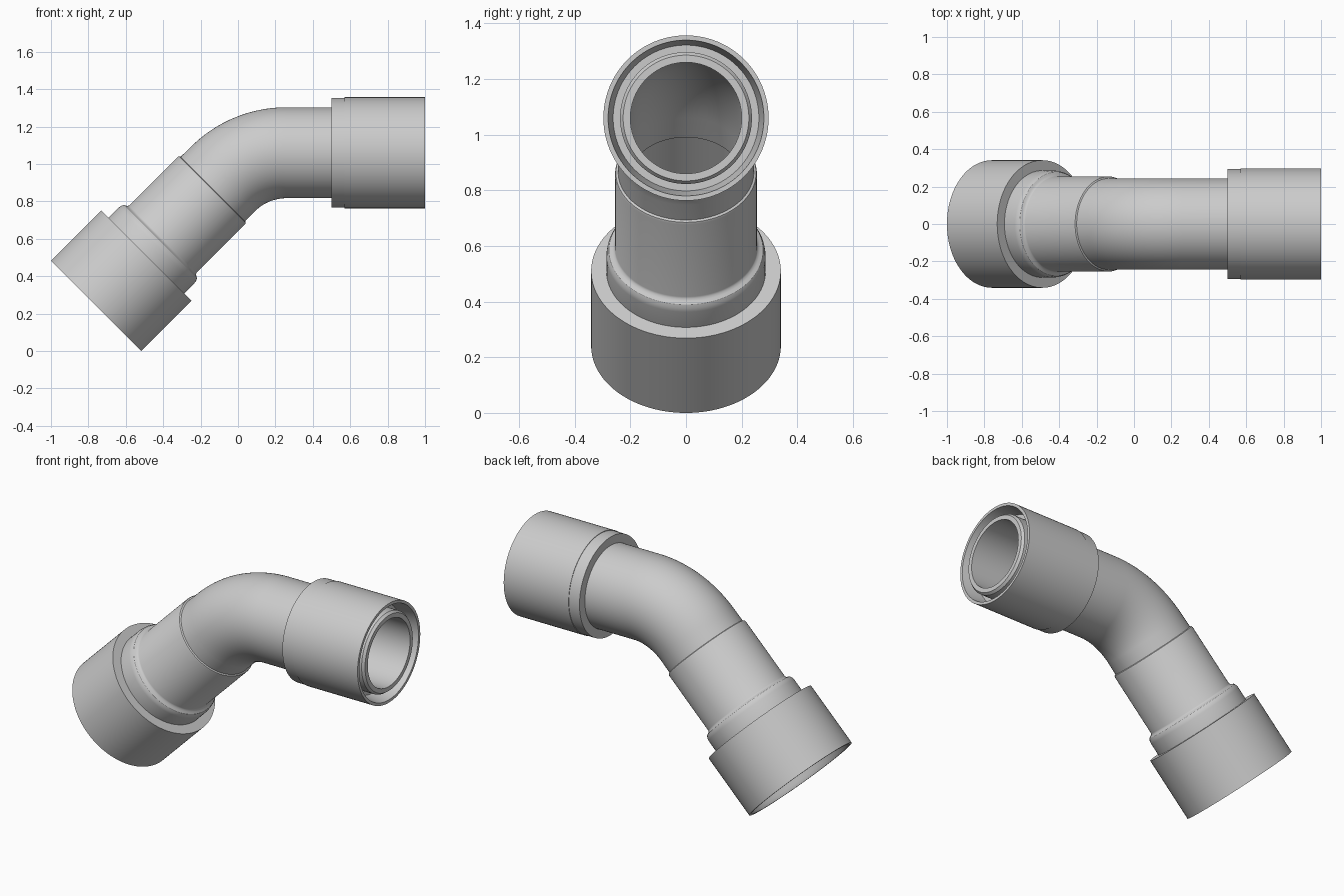
import bpy, bmesh, math
from mathutils import Vector

cube = bpy.data.objects.get("Cube")
if cube:
    bpy.data.objects.remove(cube, do_unlink=True)

SIDES = 96
BEND_R = 0.48                       # centreline radius of the bend
TURN = math.radians(45)
START = Vector((-0.759, 0, 0.241))  # centre of the lower mouth
AXIS_Z = 1.06                       # height of the level run
DIAG = Vector((math.cos(TURN), 0, math.sin(TURN)))
TANGENT = BEND_R * math.tan(TURN / 2)
CORNER = START + DIAG * ((AXIS_Z - START.z) / DIAG.z)
S1 = (CORNER - START).length - TANGENT   # bend begins
S2 = S1 + BEND_R * TURN                  # bend ends
X2 = CORNER.x + TANGENT

grey = bpy.data.materials.new("light grey plastic")
grey.use_nodes = True
colour = (0.6, 0.6, 0.6, 1)
grey.diffuse_color = colour
grey.node_tree.nodes["Principled BSDF"].inputs["Base Color"].default_value = colour


def path(s):
    """Centre point and slope angle at distance s along the centreline."""
    if s <= S1:
        return START + DIAG * s, TURN
    if s >= S2:
        return Vector((X2 + s - S2, 0, AXIS_Z)), 0.0
    a = TURN - (s - S1) / BEND_R
    return Vector((X2 - BEND_R * math.sin(a), 0,
                   AXIS_Z - BEND_R + BEND_R * math.cos(a))), a


def at_x(x):
    """Path distance of a point x on the level run."""
    return S2 + x - X2


def tube(name, loop):
    """Sweep a closed loop of (distance, radius) points around the path."""
    bm = bmesh.new()
    rings = []
    for s, r in loop:
        c, a = path(s)
        up = Vector((-math.sin(a), 0, math.cos(a)))
        ring = []
        for i in range(SIDES):
            t = math.tau * i / SIDES
            ring.append(bm.verts.new(c + up * (r * math.cos(t))
                                     + Vector((0, r * math.sin(t), 0))))
        rings.append(ring)
    for k, ring in enumerate(rings):
        nxt = rings[(k + 1) % len(rings)]
        for i in range(SIDES):
            j = (i + 1) % SIDES
            bm.faces.new((ring[i], ring[j], nxt[j], nxt[i]))
    bmesh.ops.recalc_face_normals(bm, faces=bm.faces)
    mesh = bpy.data.meshes.new(name)
    bm.to_mesh(mesh)
    bm.free()
    mesh.materials.append(grey)
    obj = bpy.data.objects.new(name, mesh)
    bpy.context.collection.objects.link(obj)
    bpy.ops.object.select_all(action='DESELECT')
    obj.select_set(True)
    bpy.context.view_layer.objects.active = obj
    bpy.ops.object.shade_smooth_by_angle(angle=math.radians(30))


bend = [S1 + (S2 - S1) * i / 24 for i in range(25)]

# Lower socket, stepped collar with fillet, sleeve, bend and level run
fillet = [(0.458 + 0.04 * math.sin(a), 0.286 - 0.031 * (1 - math.cos(a)) - 0.0)
          for a in (0, 0.4, 0.8)]
fillet += [(0.505 - 0.018 * (1 - f), 0.255 + 0.022 * (1 - f) ** 2) for f in (0.3, 0.6, 1)]
outer = [(0, 0.341), (0.38, 0.341), (0.38, 0.286)] + fillet
outer += [(0.872, 0.255), (0.88, 0.252), (0.884, 0.244)]
outer += [(s, 0.243) for s in bend]
outer += [(at_x(0.9), 0.243), (at_x(0.9), 0.237), (at_x(0.985), 0.237), (at_x(1), 0.226)]
inner = [(at_x(1), 0.2)] + [(s, 0.2) for s in reversed(bend)]
inner += [(0.86, 0.2), (0.86, 0.215), (0.46, 0.215), (0.42, 0.25),
          (0.35, 0.25), (0.35, 0.31), (0.02, 0.318), (0, 0.325)]
tube("elbow_pipe", outer + inner)

# Outer sleeve on the level end, with a tapered groove around the pipe mouth
sleeve = [(0.5, 0.24), (0.5, 0.294), (0.57, 0.294), (0.57, 0.297),
          (1, 0.297), (1, 0.28), (0.9, 0.262), (0.9, 0.236)]
tube("end_sleeve", [(at_x(x), r) for x, r in sleeve])
